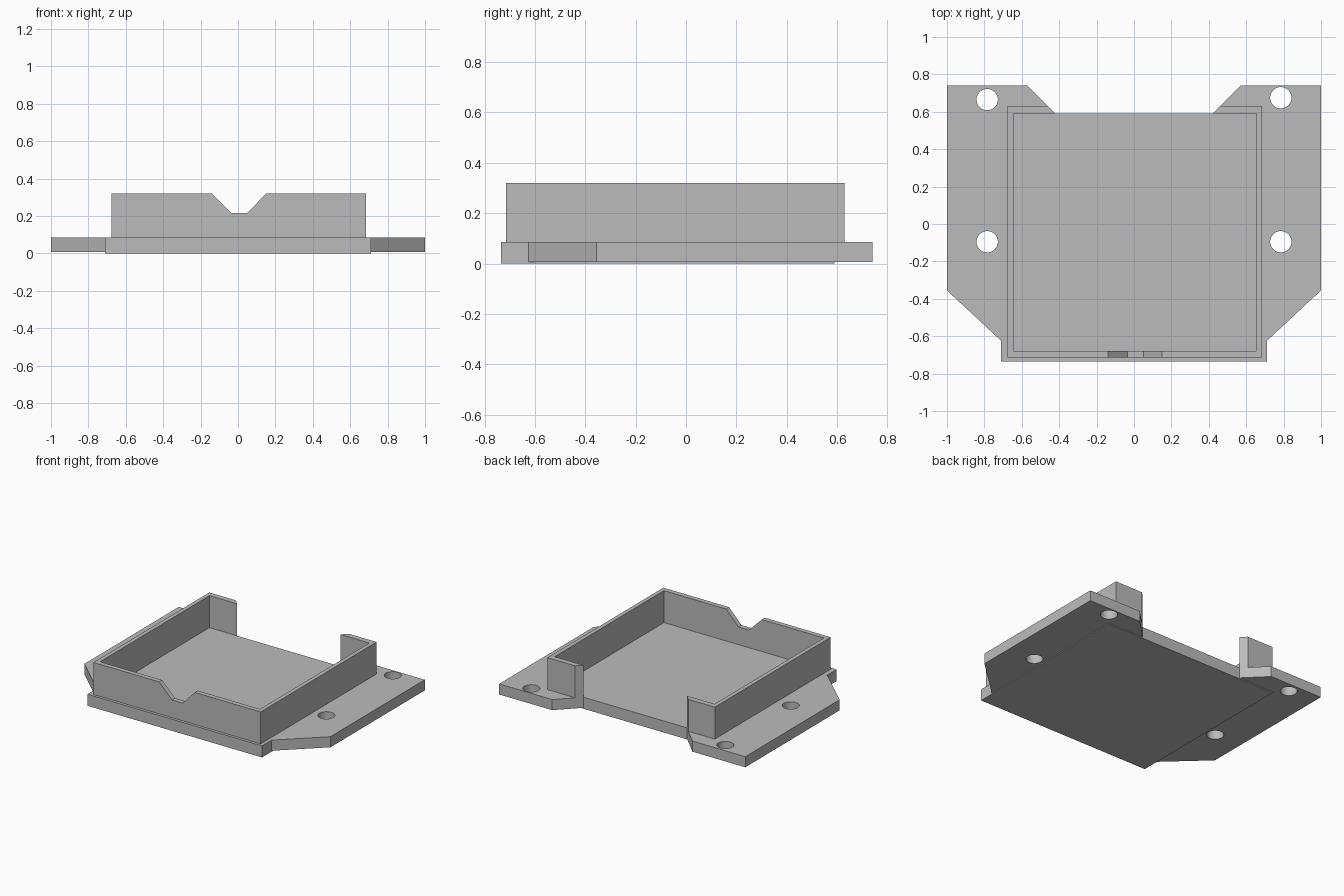
import bpy
import bmesh

cube = bpy.data.objects.get("Cube")
if cube:
    bpy.data.objects.remove(cube, do_unlink=True)

grey = bpy.data.materials.new("light grey")
grey.use_nodes = True
colour = (0.5, 0.5, 0.5, 1)
grey.diffuse_color = colour
grey.node_tree.nodes["Principled BSDF"].inputs["Base Color"].default_value = colour


def prism(name, start, outline, offset):
    """Extrude a flat outline; start places each 2D point, offset is the extrusion."""
    bm = bmesh.new()
    face = bm.faces.new([bm.verts.new(start(a, b)) for a, b in outline])
    moved = bmesh.ops.extrude_face_region(bm, geom=[face])
    verts = [v for v in moved["geom"] if isinstance(v, bmesh.types.BMVert)]
    bmesh.ops.translate(bm, verts=verts, vec=offset)
    bmesh.ops.recalc_face_normals(bm, faces=bm.faces)
    mesh = bpy.data.meshes.new(name)
    bm.to_mesh(mesh)
    bm.free()
    mesh.materials.append(grey)
    obj = bpy.data.objects.new(name, mesh)
    bpy.context.scene.collection.objects.link(obj)
    return obj


def slab(name, outline, bottom, top):
    return prism(name, lambda x, y: (x, y, bottom), outline, (0, 0, top - bottom))


def cut(target, cutter):
    cutter.hide_render = True
    cutter.hide_set(True)
    cutter.display_type = 'WIRE'
    mod = target.modifiers.new("cut", 'BOOLEAN')
    mod.object = cutter
    mod.operation = 'DIFFERENCE'
    mod.solver = 'EXACT'


PLATE_TOP, WALL_TOP, STEP = 0.085, 0.32, 0.007

# Mounting plate with four ears and a gap at the back
half = [(0.71, -0.735), (0.71, -0.625), (1, -0.355), (1, 0.74), (0.57, 0.74), (0.42, 0.59)]
plate = slab("mounting_plate", half + [(-x, y) for x, y in reversed(half)], STEP, PLATE_TOP)

# Slightly raised pad under the tray
slab("underside_pad", [(-0.71, -0.735), (0.71, -0.735), (0.71, 0.59), (-0.71, 0.59)], 0, STEP)

# Screw holes
for i, (x, y) in enumerate([(-0.785, 0.665), (0.785, 0.675), (-0.785, -0.095), (0.785, -0.095)]):
    bpy.ops.mesh.primitive_cylinder_add(vertices=40, radius=0.057, depth=0.4, location=(x, y, 0))
    hole = bpy.context.object
    hole.name = f"screw_hole_cutter_{i + 1}"
    hole.data.materials.append(grey)
    cut(plate, hole)

# Tray wall, open at the back
wall = slab("tray_wall", [
    (-0.42, 0.59), (-0.46, 0.63), (-0.675, 0.63), (-0.675, -0.715),
    (0.685, -0.715), (0.685, 0.63), (0.46, 0.63), (0.42, 0.59),
    (0.655, 0.59), (0.655, -0.68), (-0.645, -0.68), (-0.645, 0.59)], PLATE_TOP, WALL_TOP)

# Sloped notch in the front wall
notch = prism("notch_cutter", lambda x, z: (x, -0.8, z), [
    (-0.14, WALL_TOP), (-0.035, 0.215), (0.05, 0.215), (0.15, WALL_TOP),
    (0.15, 0.4), (-0.14, 0.4)], (0, 0.2, 0))
cut(wall, notch)
